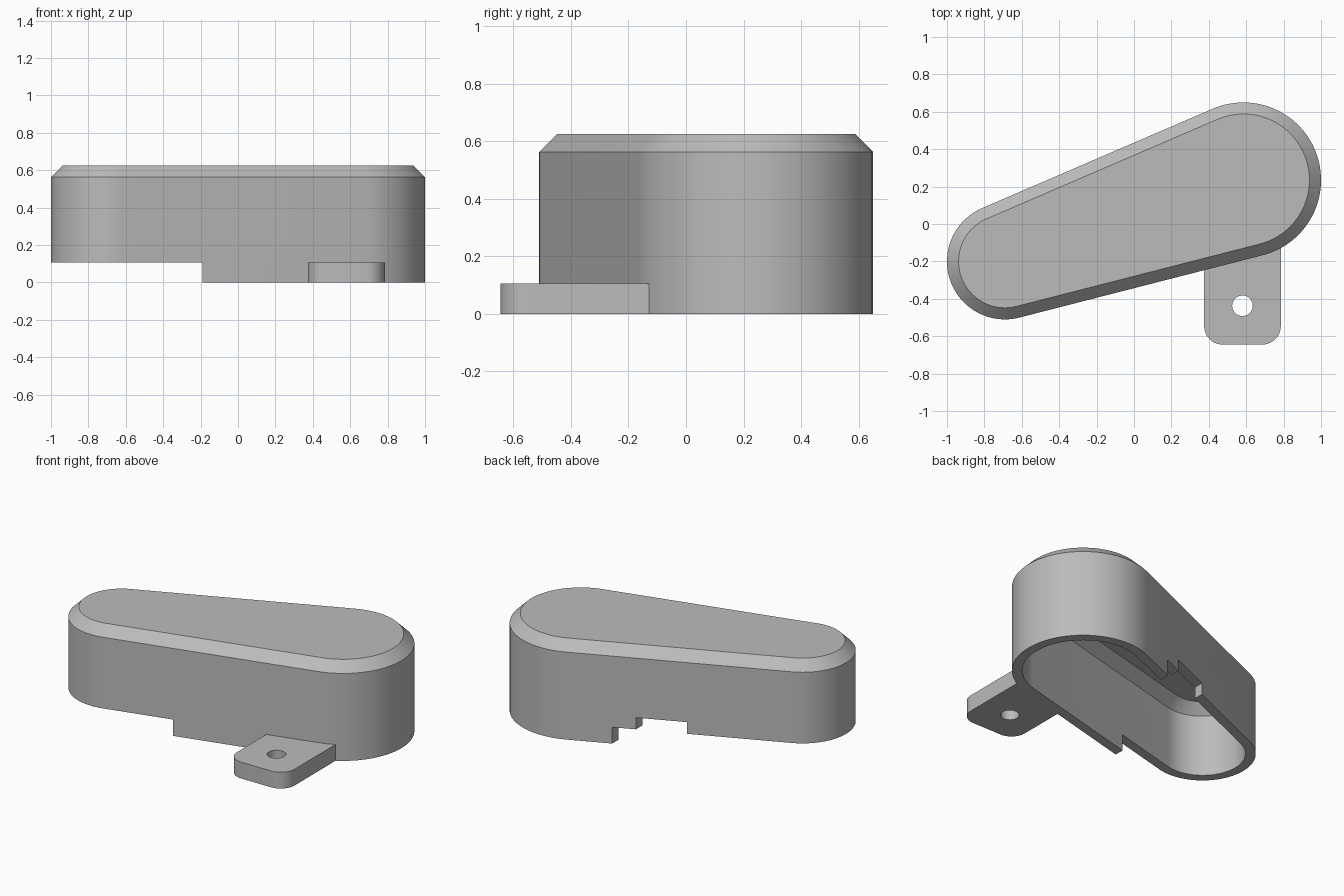
import bpy, bmesh, math
from mathutils import Vector

if "Cube" in bpy.data.objects:
    bpy.data.objects.remove(bpy.data.objects["Cube"], do_unlink=True)

grey = bpy.data.materials.new("plain grey")
grey.use_nodes = True
COLOUR = (0.5, 0.5, 0.5, 1)
grey.diffuse_color = COLOUR
grey.node_tree.nodes["Principled BSDF"].inputs["Base Color"].default_value = COLOUR

# Big and small ends of the tapered body
BIG, BIG_R = Vector((0.585, 0.235)), 0.415
SMALL, SMALL_R = Vector((-0.69, -0.2)), 0.31
HEIGHT, CHAMFER, WALL, STEP = 0.625, 0.062, 0.06, 0.105


def arc(centre, radius, start, end, steps):
    angles = [start + (end - start) * i / steps for i in range(steps + 1)]
    return [(centre[0] + radius * math.cos(a), centre[1] + radius * math.sin(a)) for a in angles]


def body_outline(inset):
    axis = BIG - SMALL
    heading = math.atan2(axis.y, axis.x)
    half = math.pi / 2 + math.asin((BIG_R - SMALL_R) / axis.length)
    return (arc(BIG, BIG_R - inset, heading - half, heading + half, 48)
            + arc(SMALL, SMALL_R - inset, heading + half, heading - half + 2 * math.pi, 48))


def loft(name, layers):
    """Closed solid through a stack of (outline, z) layers."""
    bm = bmesh.new()
    rings = [[bm.verts.new((x, y, z)) for x, y in outline] for outline, z in layers]
    for low, high in zip(rings, rings[1:]):
        n = len(low)
        for i in range(n):
            j = (i + 1) % n
            bm.faces.new((low[i], low[j], high[j], high[i]))
    bm.faces.new(rings[0][::-1])
    bm.faces.new(rings[-1])
    bmesh.ops.recalc_face_normals(bm, faces=bm.faces)
    mesh = bpy.data.meshes.new(name)
    bm.to_mesh(mesh)
    bm.free()
    mesh.materials.append(grey)
    obj = bpy.data.objects.new(name, mesh)
    bpy.context.collection.objects.link(obj)
    return obj


def box(name, x0, x1, y0, y1, z0, z1):
    outline = [(x0, y0), (x1, y0), (x1, y1), (x0, y1)]
    return loft(name, [(outline, z0), (outline, z1)])


def cut(target, cutter):
    mod = target.modifiers.new("cut", 'BOOLEAN')
    mod.operation, mod.solver, mod.object = 'DIFFERENCE', 'EXACT', cutter
    bpy.context.view_layer.objects.active = target
    bpy.ops.object.modifier_apply(modifier=mod.name)
    bpy.data.objects.remove(cutter, do_unlink=True)


def chamfered_body(name, inset, bottom, top):
    return loft(name, [(body_outline(inset), bottom),
                       (body_outline(inset), top - CHAMFER),
                       (body_outline(inset + CHAMFER), top)])


# Hollow cover, open underneath
cover = chamfered_body("cover", 0, 0, HEIGHT)
cut(cover, chamfered_body("cavity", WALL, -0.1, HEIGHT - WALL))

# Raised lower edge at the small end, reaching further along the back wall
cut(cover, box("front_step", -1.2, -0.19, -1, -0.1, -0.1, STEP))
cut(cover, box("back_step", -1.2, 0.17, -0.15, 1, -0.1, STEP))
# Cable notch in the back wall
cut(cover, box("back_notch", -0.24, 0.04, 0.15, 1, -0.1, 0.18))

# Mounting tab with rounded outer corners and a screw hole
LEFT, RIGHT, FRONT, ROUND = 0.375, 0.785, -0.645, 0.1
tab_outline = (arc((LEFT + ROUND, FRONT + ROUND), ROUND, math.pi, 1.5 * math.pi, 12)
               + arc((RIGHT - ROUND, FRONT + ROUND), ROUND, 1.5 * math.pi, 2 * math.pi, 12)
               + [(RIGHT, 0), (LEFT, 0)])
tab = loft("mounting_tab", [(tab_outline, 0), (tab_outline, STEP)])
cut(tab, chamfered_body("tab_trim", 0.002, -0.1, HEIGHT))
hole = arc((0.58, -0.437), 0.055, 0, 2 * math.pi, 32)[:-1]
cut(tab, loft("screw_hole", [(hole, -0.1), (hole, 0.2)]))

# Smooth curved walls, crisp edges
for obj in (cover, tab):
    bpy.ops.object.select_all(action='DESELECT')
    obj.select_set(True)
    bpy.context.view_layer.objects.active = obj
    bpy.ops.object.shade_smooth_by_angle(angle=math.radians(30))
